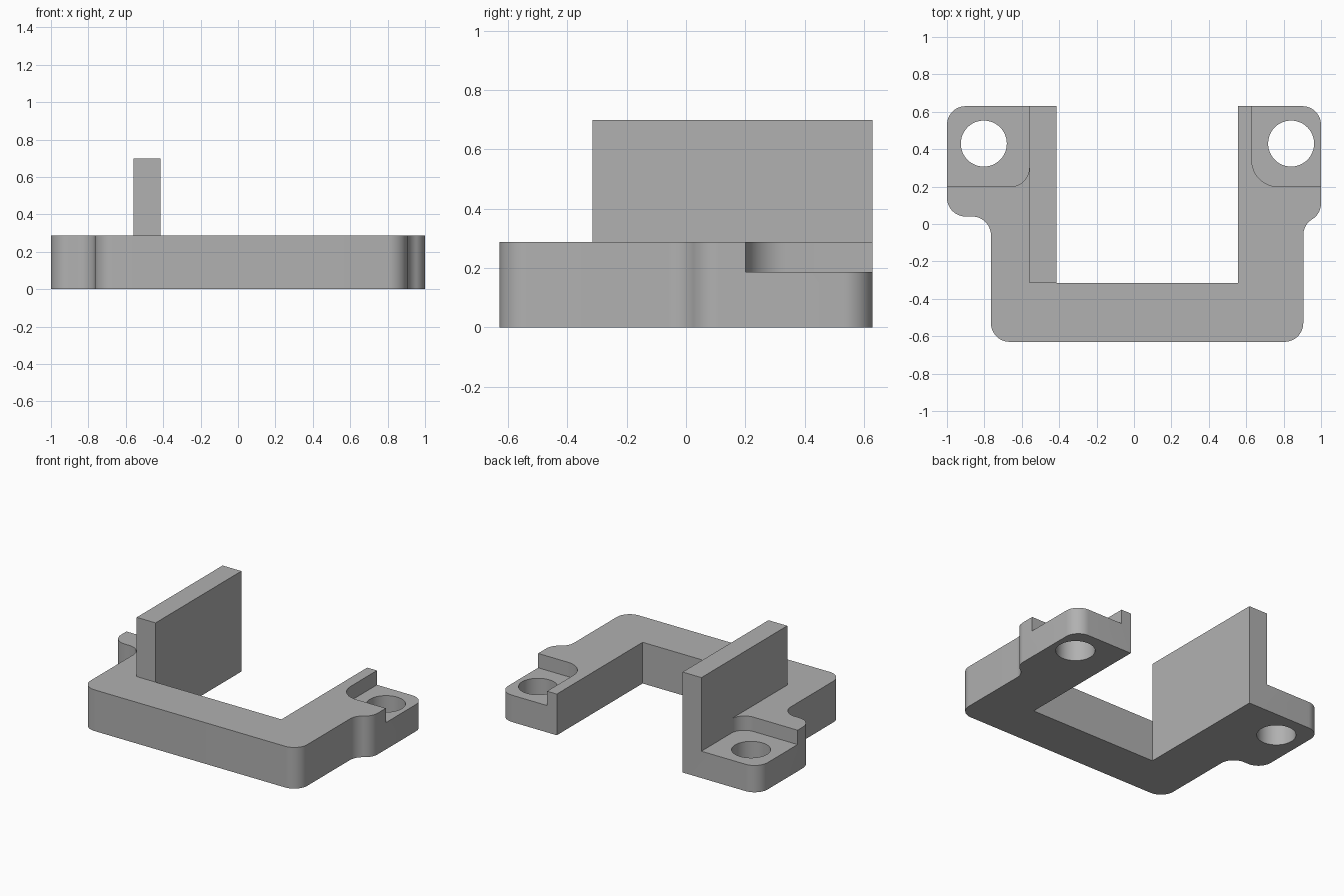
import bpy, bmesh
from math import sin, cos, radians

cube = bpy.data.objects.get("Cube")
if cube:
    bpy.data.objects.remove(cube, do_unlink=True)

BACK, INNER_Y = 0.63, -0.315      # rear face, inner edge of the cross bar
TOP, LEDGE, WALL_TOP = 0.287, 0.187, 0.70
R = 0.1                           # common corner radius

grey = bpy.data.materials.new("plain grey")
grey.use_nodes = True
colour = (0.44, 0.44, 0.44, 1)
grey.diffuse_color = colour
grey.node_tree.nodes["Principled BSDF"].inputs["Base Color"].default_value = colour


def arc(cx, cy, start, end, r=R, steps=12):
    angles = [radians(start + (end - start) * i / steps) for i in range(steps + 1)]
    return [(cx + r * cos(a), cy + r * sin(a)) for a in angles]


def prism(name, outline, z0, z1):
    bm = bmesh.new()
    face = bm.faces.new([bm.verts.new((x, y, z0)) for x, y in outline])
    top = bmesh.ops.extrude_face_region(bm, geom=[face])["geom"]
    bmesh.ops.translate(bm, vec=(0, 0, z1 - z0),
                        verts=[g for g in top if isinstance(g, bmesh.types.BMVert)])
    bmesh.ops.recalc_face_normals(bm, faces=bm.faces)
    mesh = bpy.data.meshes.new(name)
    bm.to_mesh(mesh)
    bm.free()
    mesh.materials.append(grey)
    obj = bpy.data.objects.new(name, mesh)
    bpy.context.collection.objects.link(obj)
    return obj


def combine(target, other, operation):
    mod = target.modifiers.new(operation.title(), "BOOLEAN")
    mod.operation, mod.solver, mod.object = operation, "EXACT", other
    bpy.context.view_layer.objects.active = target
    bpy.ops.object.modifier_apply(modifier=mod.name)
    bpy.data.objects.remove(other, do_unlink=True)


# U-shaped base with a rounded ear on each arm
outline = (
    arc(-0.665, -0.53, 180, 270) + arc(0.805, -0.53, 270, 360)
    + arc(1.005, -0.06, 180, 121.7) + arc(0.9, 0.11, -58.3, 0)[1:]
    + arc(0.9, 0.53, 0, 90)
    + [(0.555, BACK), (0.555, INNER_Y), (-0.415, INNER_Y), (-0.415, BACK)]
    + arc(-0.9, 0.53, 90, 180) + arc(-0.9, 0.14, 180, 270)
    + arc(-0.865, -0.06, 90, 0)
)
bracket = prism("mounting_bracket", outline, 0, TOP)

# Upright wall on the inner edge of one arm
wall = prism("upright_wall", [(-0.56, INNER_Y), (-0.415, INNER_Y),
                              (-0.415, BACK), (-0.56, BACK)], TOP, WALL_TOP)
combine(bracket, wall, "UNION")

# Recessed screw seats with one rounded inner corner, and their holes
for side, inner, radius, hole_x in ((-1, 0.56, 0.1, 0.803), (1, 0.63, 0.14, 0.84)):
    seat = [(1.2, 0.2), (1.2, 0.9), (inner, 0.9)]
    seat += arc(inner + radius, 0.2 + radius, 180, 270, radius)
    combine(bracket, prism("seat_cutter", [(side * x, y) for x, y in seat],
                           LEDGE, WALL_TOP + 0.2), "DIFFERENCE")
    hole = arc(side * hole_x, 0.43, 0, 360, 0.123, 48)[:-1]
    combine(bracket, prism("hole_cutter", hole, -0.1, TOP + 0.1), "DIFFERENCE")

# Smooth the rounded corners, keep the edges crisp
bpy.ops.object.select_all(action="DESELECT")
bracket.select_set(True)
bpy.context.view_layer.objects.active = bracket
bpy.ops.object.shade_smooth_by_angle(angle=radians(30))
